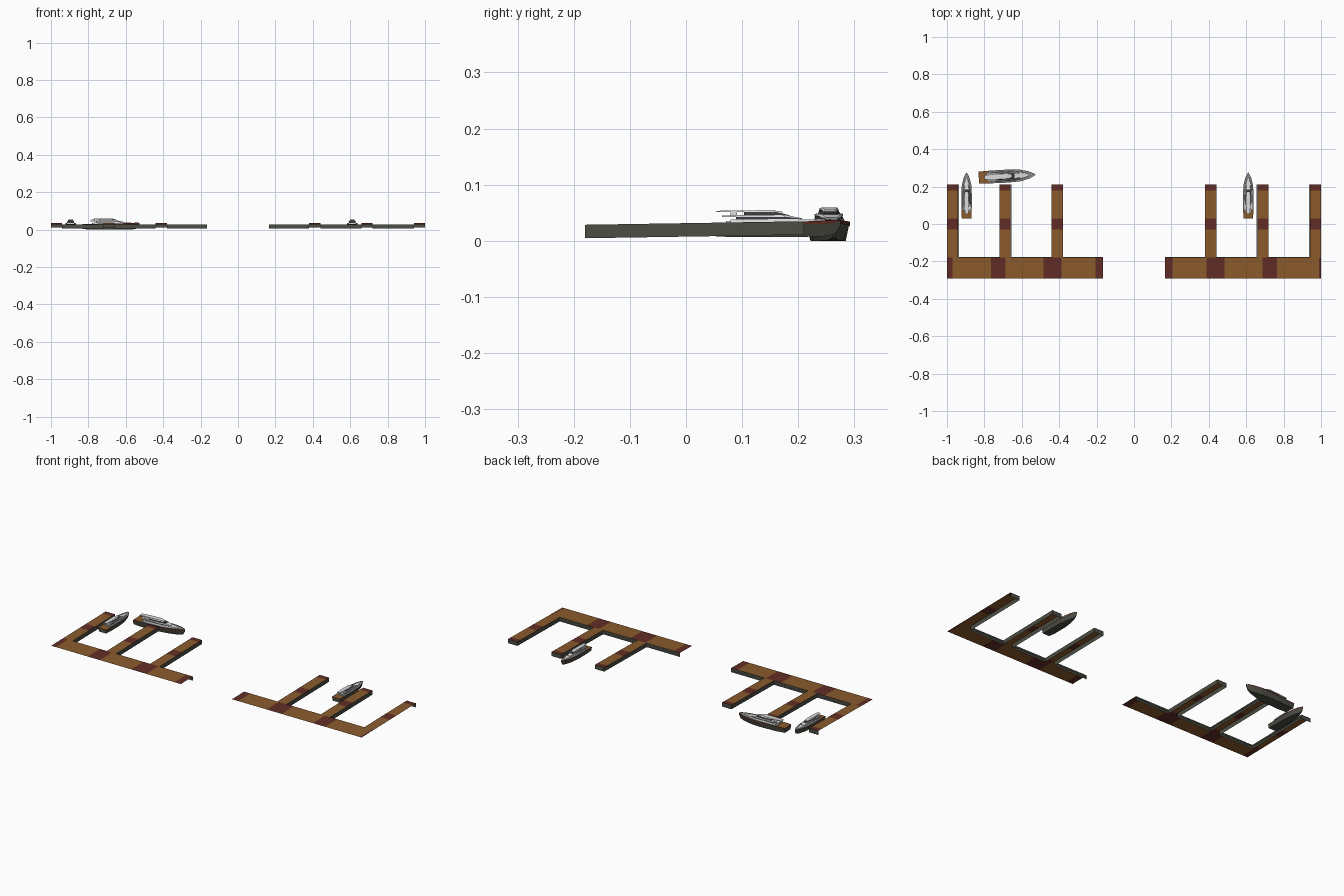
import bpy, bmesh, math

if "Cube" in bpy.data.objects:
    bpy.data.objects.remove(bpy.data.objects["Cube"])


def mat(name, r, g, b):
    m = bpy.data.materials.new(name)
    m.diffuse_color = (r, g, b, 1)
    m.use_nodes = True
    m.node_tree.nodes["Principled BSDF"].inputs["Base Color"].default_value = m.diffuse_color
    return m


WOOD = mat("brown planks", 0.26, 0.105, 0.026)
RED = mat("dark red planks", 0.125, 0.026, 0.019)
GREY = mat("dark grey skirt", 0.072, 0.076, 0.056)
TRIM = mat("light grey trim", 0.42, 0.42, 0.42)
WHITE = mat("boat white", 0.72, 0.72, 0.72)
DECK = mat("boat deck grey", 0.25, 0.25, 0.24)
GLASS = mat("window dark", 0.04, 0.04, 0.045)


def finish(name, bm, mats):
    me = bpy.data.meshes.new(name)
    bm.to_mesh(me)
    bm.free()
    for m in mats:
        me.materials.append(m)
    ob = bpy.data.objects.new(name, me)
    bpy.context.collection.objects.link(ob)
    return ob


def quad(bm, pts, idx=0):
    f = bm.faces.new([bm.verts.new(p) for p in pts])
    f.material_index = idx


# ---------- docks: thin tilted decks, open underneath, skirts on the inner sides
def P(x, y, drop=0.0):
    return (x, y, 0.0315 + 0.016 * y - drop)


FRONT, BACK, TIP = -0.291, -0.18, 0.21
FINGERS = [(-1.0, -0.94), (-0.72, -0.66), (-0.44, -0.38)]


def build_dock(side, s, end_red):
    # walkway and fingers in alternating plank colours
    bm = bmesh.new()

    def strip(x0, x1, y0, y1, idx):
        pts = [P(s * x0, y0), P(s * x1, y0), P(s * x1, y1), P(s * x0, y1)]
        quad(bm, pts if s > 0 else pts[::-1], idx)

    cuts = [-1.0, end_red, -0.765, -0.687, -0.485, -0.388, -0.205, -0.165]
    for i in range(len(cuts) - 1):
        strip(cuts[i], cuts[i + 1], FRONT, BACK, 1 - i % 2)
    rows = [BACK, -0.03, 0.03, 0.18, TIP]
    for x0, x1 in FINGERS:
        for i in range(4):
            strip(x0, x1, rows[i], rows[i + 1], i % 2)
    finish(side + "_dock_deck", bm, [WOOD, RED])

    # skirts hanging below the deck, and a thin ledge beside them
    bm, lm = bmesh.new(), bmesh.new()

    def skirt(a, b, out=None):
        a, b = (s * a[0], a[1]), (s * b[0], b[1])
        quad(bm, [P(*a), P(*b), P(*b, 0.024), P(*a, 0.024)])
        if out:
            ox, oy = s * out[0], out[1]
            quad(lm, [P(*a, 0.012), P(*b, 0.012),
                      P(b[0] + ox, b[1] + oy, 0.012), P(a[0] + ox, a[1] + oy, 0.012)])

    w = 0.004
    for x0, x1 in FINGERS:
        skirt((x0, TIP), (x1, TIP))
        skirt((x1, BACK), (x1, TIP), (w, 0) if x1 < -0.5 else None)
        if x0 > -0.99:
            skirt((x0, BACK), (x0, TIP))
    for x0, x1 in [(-0.94, -0.72), (-0.66, -0.44), (-0.38, -0.165)]:
        skirt((x0, BACK), (x1, BACK), (0, w))
    finish(side + "_dock_skirt", bm, [GREY])
    finish(side + "_dock_ledge", lm, [TRIM])


build_dock("left", 1, -0.97)
build_dock("right", -1, -0.99)


# ---------- boats: unit length along +x, lofted from trapezoid sections
def loft(name, secs, mats, rule=None):
    """secs: (x, bottom half width, bottom z, top half width, top z)"""
    bm = bmesh.new()
    rings = [[bm.verts.new(p) for p in
              ((x, -wb, zb), (x, wb, zb), (x, wt, zt), (x, -wt, zt))]
             for x, wb, zb, wt, zt in secs]
    for a, b in zip(rings, rings[1:]):
        for i in range(4):
            j = (i + 1) % 4
            bm.faces.new((a[i], a[j], b[j], b[i]))
    bm.faces.new(rings[0])
    bm.faces.new(rings[-1])
    bmesh.ops.recalc_face_normals(bm, faces=bm.faces)
    if rule:
        for f in bm.faces:
            f.material_index = rule(f)
    return finish(name, bm, mats)


def deck_rule(f):  # grey deck, brown stern platform, dark sides
    if f.normal.z > 0.7:
        return 2 if f.calc_center_median().x < 0.18 else 1
    return 0


def slab(name, x0, x1, w0, w1, z0, z1, m):
    return loft(name, [(x0, w0, z0, w0, z1), (x1, w1, z0, w1, z1)], [m])


def build_boat(tag, loc, angle, size):
    parts = [
        loft(tag + "_hull", [
            (0, .09, .01, .105, .095), (.18, .095, 0, .112, .098),
            (.5, .095, 0, .115, .1), (.72, .07, 0, .105, .106),
            (.88, .03, .004, .066, .112), (.96, .008, .02, .028, .116),
            (1, .001, .08, .004, .12)], [GREY, DECK, WOOD], deck_rule),
        # low house running out over the foredeck
        loft(tag + "_foredeck_house", [
            (.2, .085, .098, .08, .125), (.6, .085, .1, .078, .13),
            (.76, .06, .105, .052, .128), (.87, .02, .11, .016, .12)], [WHITE]),
        loft(tag + "_saloon_windows", [
            (.24, .076, .124, .072, .145), (.6, .076, .128, .068, .148),
            (.72, .05, .126, .04, .132)], [GLASS]),
        loft(tag + "_upper_deck", [
            (.14, .07, .143, .07, .157), (.5, .08, .145, .076, .16),
            (.62, .066, .145, .056, .156), (.72, .04, .13, .034, .136)], [WHITE]),
        loft(tag + "_wheelhouse_windows", [
            (.3, .058, .157, .05, .182), (.52, .062, .158, .048, .184),
            (.63, .045, .154, .035, .158)], [GLASS]),
        loft(tag + "_roof", [
            (.1, .036, .183, .036, .19), (.3, .052, .18, .048, .192),
            (.5, .054, .18, .044, .196), (.58, .038, .172, .03, .182)], [WHITE]),
        slab(tag + "_aft_bench", .17, .2, .07, .07, .095, .115, WHITE),
    ]
    for s, side in ((1, "port"), (-1, "starboard")):
        # red rubbing strip along the gunwale and supports for the roof
        for i, (a, b) in enumerate([((0, .105, .09), (.5, .116, .096)),
                                    ((.5, .116, .096), (.72, .107, .102)),
                                    ((.72, .107, .102), (.88, .068, .108)),
                                    ((.88, .068, .108), (.98, .018, .115))]):
            bm = bmesh.new()
            quad(bm, [(p[0], s * p[1], p[2] + dz) for p, dz in
                      ((a, -.012), (b, -.012), (b, .01), (a, .01))])
            parts.append(finish(f"{tag}_{side}_rub_strip_{i}", bm, [RED]))
        post = slab(f"{tag}_{side}_roof_support", .2, .25, .005, .005, .15, .185, WHITE)
        for v in post.data.vertices:
            v.co.y += s * .042
        parts.append(post)
    for ob in parts:
        ob.location = loc
        ob.rotation_euler.z = angle
        ob.scale = (size, size, size)


build_boat("left_small_boat", (-0.895, 0.03, 0.007), math.pi / 2, 0.245)
build_boat("right_small_boat", (0.611, 0.03, 0.007), math.pi / 2, 0.245)
build_boat("large_boat", (-0.83, 0.248, 0.0), math.radians(3), 0.304)
